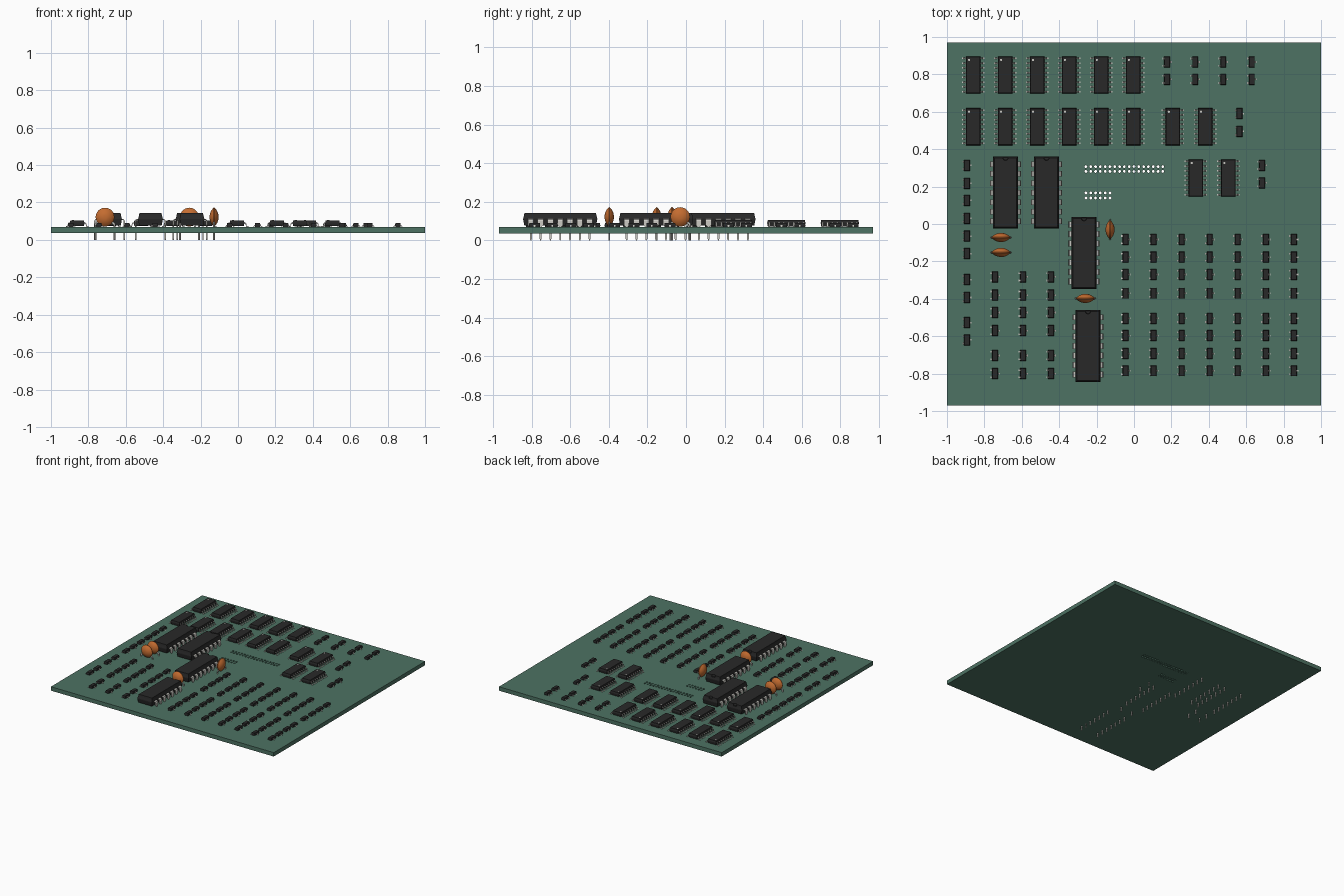
import bpy, bmesh
from math import sin, cos, pi
from mathutils import Vector

if "Cube" in bpy.data.objects:
    bpy.data.objects.remove(bpy.data.objects["Cube"])

TOP, BOT = 0.069, 0.037   # board faces


def mat(name, rgb):
    m = bpy.data.materials.new(name)
    m.diffuse_color = (*rgb, 1)
    m.use_nodes = True
    m.node_tree.nodes["Principled BSDF"].inputs["Base Color"].default_value = m.diffuse_color
    return m


GREEN = mat("board_green", (0.075, 0.17, 0.125))
BLACK = mat("chip_black", (0.022, 0.022, 0.022))
METAL = mat("pin_metal", (0.6, 0.59, 0.55))
ORANGE = mat("disc_orange", (0.55, 0.15, 0.03))


def loft(bm, rings, mi=0):
    """Skin equal-length closed rings and cap both ends."""
    vs = [[bm.verts.new(p) for p in r] for r in rings]
    n = len(vs[0])
    faces = [bm.faces.new(vs[0][::-1]), bm.faces.new(vs[-1])]
    for a, b in zip(vs, vs[1:]):
        for i in range(n):
            j = (i + 1) % n
            faces.append(bm.faces.new((a[i], a[j], b[j], b[i])))
    for f in faces:
        f.material_index = mi


def ribbon(bm, path, y, side, t):
    """Bent flat pin; path points are (x, z, half width)."""
    pts = [Vector((p[0], p[1])) for p in path]
    rings = []
    for i, p in enumerate(pts):
        d0 = (p - pts[i - 1]).normalized() if i else None
        d1 = (pts[i + 1] - p).normalized() if i < len(pts) - 1 else None
        d = ((d0 or d1) + (d1 or d0)).normalized()
        n = Vector((-d.y, d.x)) * t / 2
        w = path[i][2]
        a, b = p + n, p - n
        rings.append([(side * a.x, y - w, a.y), (side * a.x, y + w, a.y),
                      (side * b.x, y + w, b.y), (side * b.x, y - w, b.y)])
    loft(bm, rings, 1)


def body(bm, levels, notch=0):
    """Moulded body; levels are (z, half x, half y, notch depth)."""
    rings = []
    for z, hx, hy, depth in levels:
        r = [(-hx, hy, z), (-hx, -hy, z), (hx, -hy, z), (hx, hy, z)]
        if notch:
            r += [(notch * cos(k * pi / 8), hy - depth * sin(k * pi / 8), z) for k in range(9)]
        rings.append(r)
    loft(bm, rings)


def mesh(name, bm, mats):
    bmesh.ops.recalc_face_normals(bm, faces=bm.faces)
    me = bpy.data.meshes.new(name)
    bm.to_mesh(me)
    bm.free()
    for m in mats:
        me.materials.append(m)
    return me


def place(me, name, x=0, y=0, z=0, rot=0):
    ob = bpy.data.objects.new(name, me)
    ob.location = (x, y, z)
    ob.rotation_euler.z = rot
    bpy.context.collection.objects.link(ob)
    return ob


def circle(r, z, n, x=0, y=0):
    return [(x + r * cos(2 * pi * k / n), y + r * sin(2 * pi * k / n), z) for k in range(n)]


# Circuit board with two drilled connector footprints
bm = bmesh.new()
loft(bm, [[(-1, -.97, z), (1, -.97, z), (1, .97, z), (-1, .97, z)] for z in (BOT, TOP)])
board = place(mesh("circuit_board", bm, [GREEN]), "circuit_board")
bm = bmesh.new()
for rows, count in (((0.307, 0.281), 17), ((0.166, 0.139), 6)):
    for y in rows:
        for i in range(count):
            x = -0.257 + i * 0.0257
            loft(bm, [circle(0.0075, z, 12, x, y) for z in (0.0, 0.12)])
cutter = place(mesh("hole_cutter", bm, [GREEN]), "hole_cutter")
cutter.hide_render = True
mod = board.modifiers.new("holes", 'BOOLEAN')
mod.operation, mod.solver, mod.object = 'DIFFERENCE', 'EXACT', cutter
bpy.context.view_layer.objects.active = board
bpy.ops.object.modifier_apply(modifier=mod.name)
bpy.data.objects.remove(cutter)

# Through-hole 14-pin chip
bm = bmesh.new()
body(bm, [(.077, .060, .186, 0), (.108, .066, .192, 0), (.113, .066, .192, 0),
          (.128, .062, .188, 0), (.128, .062, .188, .014), (.143, .059, .185, .014)], 0.014)
for s in (-1, 1):
    for i in range(7):
        ribbon(bm, [(.060, .110, .015), (.070, .110, .015), (.076, .107, .015), (.079, .100, .015),
                    (.079, .080, .015), (.079, .070, .005), (.079, .008, .005), (.079, 0, .002)],
               (i - 3) * 0.0508, s, 0.006)
dip = mesh("through_hole_chip", bm, [BLACK, METAL])
for x, y in ((-.687, .168), (-.468, .168), (-.267, -.155), (-.246, -.652)):
    place(dip, "through_hole_chip", x, y)

# Surface-mount 16-pin chip with pin-one dot
bm = bmesh.new()
body(bm, [(.073, .036, .096, 0), (.089, .039, .099, 0), (.092, .039, .099, 0), (.105, .036, .096, 0)])
loft(bm, [circle(.006, z, 12, -.022, .080) for z in (.104, .1056)], 1)
for s in (-1, 1):
    for i in range(8):
        ribbon(bm, [(.036, .090, .0042), (.044, .090, .0042), (.047, .087, .0042),
                    (.050, .074, .0042), (.052, .0715, .0042), (.060, .0715, .0042)],
               (i - 3.5) * 0.0254, s, 0.004)
soic = mesh("surface_chip", bm, [BLACK, METAL])
cols = [-.860, -.689, -.518, -.347, -.176, -.005]
for x, y in ([(x, .797) for x in cols] + [(x, .52) for x in cols + [.208, .38]]
             + [(.331, .246), (.505, .246)]):
    place(soic, "surface_chip", x, y)

# Small three-pin transistor
bm = bmesh.new()
body(bm, [(.070, .0135, .028, 0), (.078, .0155, .029, 0), (.090, .0130, .027, 0)])
for s, y in ((-1, -.019), (-1, .019), (1, 0)):
    ribbon(bm, [(.012, .079, .0042), (.017, .079, .0042), (.019, .0715, .0042), (.025, .0705, .0042)],
           y, s, 0.003)
sot = mesh("transistor", bm, [BLACK, METAL])
groups = [
    ([.177, .327, .477, .63], [.866, .773]),
    ([.564], [.59, .495]),
    ([.685], [.313, .22]),
    ([-.893], [.313, .217, .126, .03, -.065, -.158, -.297, -.393, -.527, -.62]),
    ([-.743, -.593, -.443], [-.283, -.38, -.473, -.57, -.703, -.8]),
    ([-.045 + .15 * i for i in range(7)], [-.083, -.177, -.27, -.37, -.505, -.597, -.693, -.785]),
]
for xs, ys in groups:
    for x in xs:
        for y in ys:
            place(sot, "transistor", x, y)

# Ceramic disc capacitors: lens body with two wire leads
half = [(.010, .0235), (.020, .0215), (.030, .0175), (.039, .012), (.046, .006), (.050, .002)]
profile = half + [(r, -d) for r, d in reversed(half)]
bm = bmesh.new()
loft(bm, [[(p[0], d, .122 + p[1]) for p in circle(r, 0, 32)] for r, d in profile])
for s in (-1, 1):
    path = [(.022, .098), (.040, .092), (.050, .083), (.051, .070), (.051, 0)]
    loft(bm, [[(s * (x + p[0]), p[1], z + p[0] * (z > .08)) for p in circle(.005, 0, 8)]
              for x, z in path], 1)
disc = mesh("disc_capacitor", bm, [ORANGE, METAL])
for k, (x, y, rot) in enumerate(((-.711, -.072, 0), (-.711, -.152, 0), (-.128, -.03, pi / 2), (-.26, -.398, 0))):
    ob = place(disc, "disc_capacitor", x, y, 0, rot)
    if k == 0:
        bpy.ops.object.select_all(action='DESELECT')
        ob.select_set(True)
        bpy.context.view_layer.objects.active = ob
        bpy.ops.object.shade_smooth_by_angle(angle=0.6)
